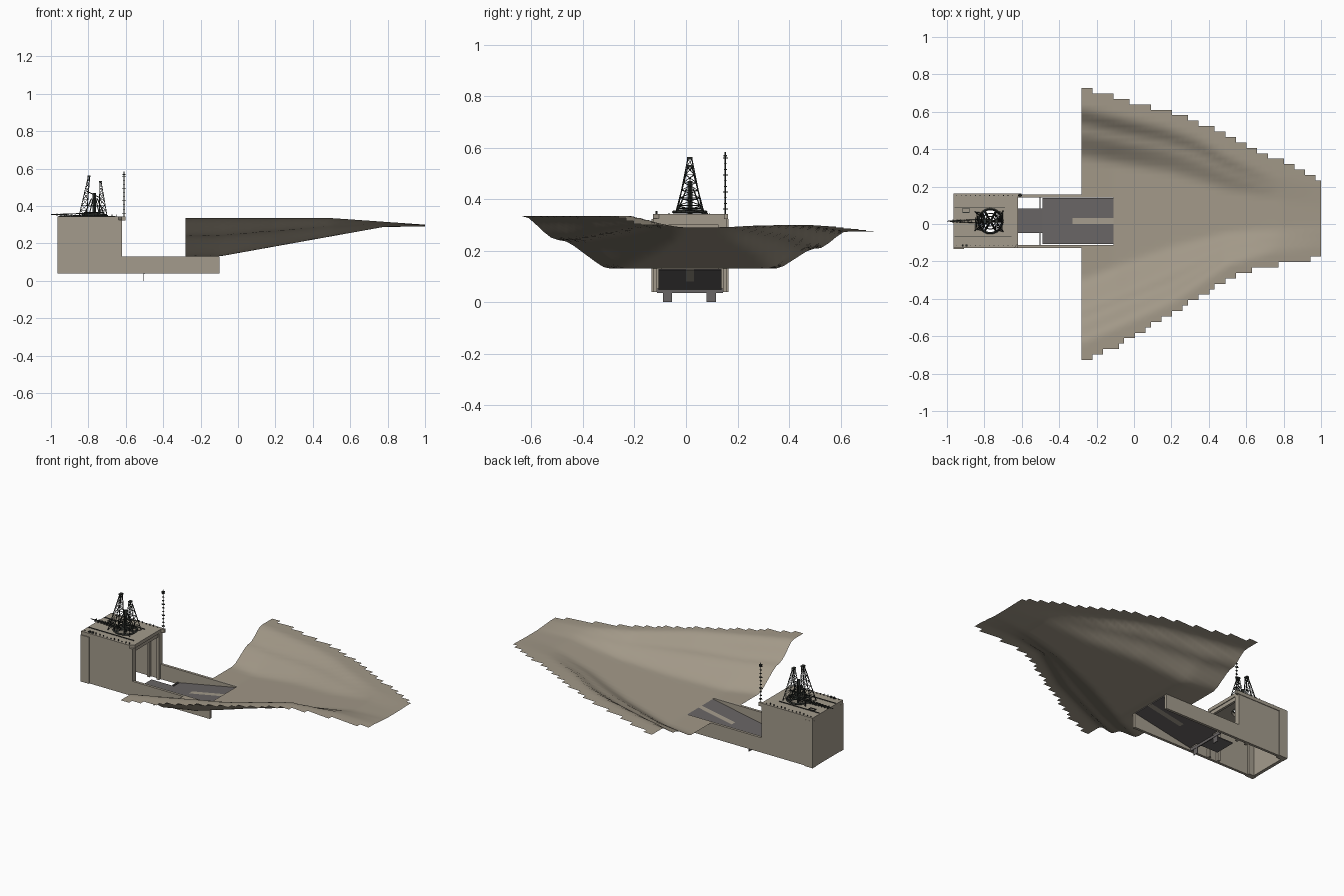
import bpy, bmesh, math, random
from mathutils import Vector

cube = bpy.data.objects.get("Cube")
if cube:
    bpy.data.objects.remove(cube, do_unlink=True)
random.seed(4)


def material(name, rgb):
    m = bpy.data.materials.new(name)
    m.use_nodes = True
    m.diffuse_color = (*rgb, 1)
    bsdf = m.node_tree.nodes["Principled BSDF"]
    bsdf.inputs["Base Color"].default_value = (*rgb, 1)
    bsdf.inputs["Roughness"].default_value = 0.9
    return m


SAND = material("sand", (.36, .315, .245))
CONCRETE = material("concrete", (.37, .33, .265))
GREY = material("ramp grey", (.14, .13, .128))
METAL = material("dark metal", (.03, .034, .03))


def finish(name, bm, mat, smooth=False):
    mesh = bpy.data.meshes.new(name)
    bm.to_mesh(mesh)
    bm.free()
    mesh.materials.append(mat)
    for p in mesh.polygons:
        p.use_smooth = smooth
    ob = bpy.data.objects.new(name, mesh)
    bpy.context.collection.objects.link(ob)
    return ob


def box(bm, x0, x1, y0, y1, z0, z1):
    vs = bmesh.ops.create_cube(bm, size=1)["verts"]
    for v in vs:
        v.co = (x1 if v.co.x > 0 else x0, y1 if v.co.y > 0 else y0, z1 if v.co.z > 0 else z0)


def strut(bm, a, b, r=.002):
    a, b = Vector(a), Vector(b)
    d = b - a
    vs = bmesh.ops.create_cone(bm, cap_ends=True, segments=4, radius1=r, radius2=r, depth=d.length)["verts"]
    rot = d.to_track_quat('Z', 'Y')
    for v in vs:
        v.co = rot @ v.co + (a + b) / 2


def prism(bm, points, depth):
    face = bm.faces.new([bm.verts.new(p) for p in points])
    new = bmesh.ops.extrude_face_region(bm, geom=[face])["geom"]
    bmesh.ops.translate(bm, vec=depth, verts=[v for v in new if isinstance(v, bmesh.types.BMVert)])
    bmesh.ops.recalc_face_normals(bm, faces=bm.faces)


def interp(points, x):
    if x <= points[0][0]:
        return points[0][1]
    for (xa, ya), (xb, yb) in zip(points, points[1:]):
        if x <= xb:
            return ya + (yb - ya) * (x - xa) / (xb - xa)
    return points[-1][1]


# Sand valley: stepped outline, shelved banks rising from a sloping floor
X0, X1, Y0, Y1 = -.28, 1, -.727, .727
NX, NY = 45, 50
EDGE_L = [(X0, .73), (0, .65), (.23, .59), (.4, .52), (.63, .4), (.8, .33), (1, .24)]
EDGE_R = [(X0, -.735), (-.1, -.66), (.1, -.54), (.32, -.41), (.5, -.29), (.65, -.24), (1, -.18)]
TOP_L = [(X0, .62), (.16, .52), (.33, .46), (.5, .36), (.75, .24), (1, .2)]
TOP_R = [(X0, -.63), (.2, -.42), (.5, -.21), (.75, -.14), (1, -.12)]
FOOT_L = [(X0, .35), (.2, .27), (.5, .18), (1, .1)]
FOOT_R = [(X0, -.3), (.2, -.12), (.5, -.05), (1, 0)]
RIM_L = [(X0, .275), (.5, .3), (1, .293)]
RIM_R = [(X0, .335), (.5, .335), (1, .3)]
FLOOR = [(-.1, .13), (.78, .288), (1, .29)]
BANK = [(0, 0), (.08, .04), (.45, .48), (.52, .53), (.64, .55), (.72, .63), (.93, .95), (1, 1)]


def ground(x, y):
    foot, top, rim = (FOOT_L, TOP_L, RIM_L) if y > interp(FOOT_L, x) else (FOOT_R, TOP_R, RIM_R)
    a, b = interp(foot, x), interp(top, x)
    u = max(0, min(1, (y - a) / (b - a)))
    z = interp(FLOOR, x)
    return z + (interp(rim, x) - z) * interp(BANK, u)


bm = bmesh.new()
sx, sy = (X1 - X0) / NX, (Y1 - Y0) / NY
grid = {}


def node(i, j):
    if (i, j) not in grid:
        x, y = X0 + i * sx, Y0 + j * sy
        grid[i, j] = bm.verts.new((x, y, ground(x, y)))
    return grid[i, j]


for i in range(NX):
    for j in range(NY):
        x, y = X0 + (i + .5) * sx, Y0 + (j + .5) * sy
        over_ramp = x < -.11 and abs(y - .015) < .13
        if interp(EDGE_R, x) < y < interp(EDGE_L, x) and not over_ramp:
            bm.faces.new([node(i, j), node(i + 1, j), node(i + 1, j + 1), node(i, j + 1)])
finish("sand_valley", bm, SAND, True)

# Side walls, low along the ramp and tall around the shelter
bm = bmesh.new()
WALL = [(-.965, .04), (-.1, .04), (-.1, .13), (-.62, .13), (-.62, .325), (-.965, .325)]
for y in (-.128, .143):
    prism(bm, [(x, y, z) for x, z in WALL], (0, .016, 0))
finish("side_walls", bm, CONCRETE)

# Back wall, corner piers, inner columns and lintel
bm = bmesh.new()
box(bm, -.965, -.945, -.128, .159, .04, .325)
for y0, y1 in ((-.133, -.1), (.131, .164)):
    box(bm, -.966, -.91, y0, y1, .039, .322)
for x in (-.7, -.635):
    for y0, y1 in ((-.112, -.095), (.126, .143)):
        box(bm, x, x + .015, y0, y1, .04, .325)
box(bm, -.64, -.625, -.112, .143, .3, .325)
finish("back_wall_and_columns", bm, CONCRETE)

# Roof slab with chamfered corner, pierced by a round opening
TX, TY = -.768, .015
bm = bmesh.new()
ROOF = [(-.965, -.128), (-.64, -.128), (-.62, -.105), (-.62, .148), (-.602, .148), (-.602, .163), (-.965, .163)]
prism(bm, [(x, y, .322) for x, y in ROOF], (0, 0, .021))
roof = finish("roof_slab", bm, CONCRETE)
bm = bmesh.new()
vs = bmesh.ops.create_cone(bm, cap_ends=True, segments=32, radius1=.06, radius2=.06, depth=.2)["verts"]
bmesh.ops.translate(bm, vec=(TX, TY, .33), verts=vs)
cutter = finish("opening_cutter", bm, CONCRETE)
cutter.hide_render = True
mod = roof.modifiers.new("opening", 'BOOLEAN')
mod.operation = 'DIFFERENCE'
mod.object = cutter
bpy.context.view_layer.objects.active = roof
bpy.ops.object.modifier_apply(modifier=mod.name)
bpy.data.objects.remove(cutter, do_unlink=True)

# Forked ramp with a concrete strip in its slot
def slope(x):
    return .055 + (x + .49) * .19


def sloped(name, outline, mat):
    b = bmesh.new()
    prism(b, [(x, y, slope(x) - .005) for x, y in outline], (0, 0, .005))
    finish(name, b, mat)


sloped("ramp", [(-.49, -.106), (-.1, -.106), (-.1, 0), (-.33, 0), (-.33, .032), (-.1, .032),
                (-.1, .138), (-.49, .138)], GREY)
sloped("ramp_slot_strip", [(-.33, 0), (-.1, 0), (-.1, .032), (-.33, .032)], CONCRETE)

# Landing plate, cross beam and feet
bm = bmesh.new()
box(bm, -.64, -.49, -.048, .084, .05, .055)
box(bm, -.506, -.5, -.112, .143, .035, .054)
for y in (-.09, .08):
    box(bm, -.506, -.502, y, y + .036, 0, .036)
finish("landing_plate_and_feet", bm, GREY)

# Roof rails, hatch and fittings
bm = bmesh.new()
for y, x1 in ((.09, -.69), (-.066, -.655)):
    box(bm, -.96, x1, y - .0015, y + .0015, .343, .347)
for a, b in (((-.918, .06), (-.88, .063)), ((-.918, .082), (-.88, .085)),
             ((-.918, .06), (-.915, .085)), ((-.883, .06), (-.88, .085))):
    box(bm, a[0], b[0], a[1], b[1], .343, .347)
for k in range(13):
    x = -.95 + k * .025
    for y in (-.118, .15):
        h = random.uniform(.003, .012)
        box(bm, x, x + .004, y, y + .004, .343, .343 + h)
for x in (-.92, -.9):
    box(bm, x, x + .009, -.119, -.11, .343, .353)
finish("roof_fittings", bm, METAL)

# Boom reaching over the back edge
bm = bmesh.new()
for y in (.006, .024):
    for z in (.348, .36):
        strut(bm, (-1, TY, .354), (-.84, y, z), .002)
        strut(bm, (-.84, y, z), (TX, y, z), .002)
for k in range(8):
    x = -.97 + k * .02
    box(bm, x, x + .005, .006, .024, .347, .36)
finish("boom", bm, METAL)

# Round turntable with rings and spokes
bm = bmesh.new()


def ring(radius, z, r, n=24):
    pts = [(TX + radius * math.cos(math.tau * k / n), TY + radius * math.sin(math.tau * k / n), z)
           for k in range(n)]
    for a, b in zip(pts, pts[1:] + pts[:1]):
        strut(bm, a, b, r)


ring(.064, .35, .006)
ring(.042, .365, .003)
ring(.026, .4, .003)
for k in range(6):
    c, s = math.cos(math.tau * k / 6), math.sin(math.tau * k / 6)
    strut(bm, (TX + .064 * c, TY + .064 * s, .35), (TX, TY, .36), .006)
    strut(bm, (TX + .055 * c, TY + .055 * s, .35), (TX + .015 * c, TY + .015 * s, .44), .003)
strut(bm, (TX, TY, .34), (TX, TY, .47), .01)
finish("turntable", bm, METAL)

# Pair of braced lattice towers leaning to their tips
bm = bmesh.new()


def tower(feet, tip, levels):
    tip = Vector(tip)
    legs = [(Vector((*f, .345)), tip + Vector((dx, dy, 0)))
            for f, dx, dy in zip(feet, (-.004, .004, .004, -.004), (-.008, -.008, .008, .008))]
    for a, b in legs:
        strut(bm, a, b, .0025)
    for k in range(1, levels + 1):
        low = [a.lerp(b, (k - 1) / levels) for a, b in legs]
        cur = [a.lerp(b, k / levels) for a, b in legs]
        for i in range(4):
            strut(bm, cur[i], cur[i - 1], .0013)
            strut(bm, low[i], cur[i - 1], .0013)


def base(x0, x1, w):
    return (x0, TY - w), (x1, TY - w), (x1, TY + w), (x0, TY + w)


tower(base(-.85, -.81, .05), (-.797, TY, .555), 7)
tower(base(-.74, -.7, .055), (-.735, TY, .525), 6)
for x, z in ((-.797, .555), (-.735, .525)):
    box(bm, x - .008, x + .008, TY - .011, TY + .011, z, z + .008)
strut(bm, (-.81, TY, .48), (-.73, TY, .44))
finish("lattice_towers", bm, METAL)

# Slim antenna mast on the corner bracket
bm = bmesh.new()
strut(bm, (-.61, .153, .34), (-.61, .153, .583), .003)
for k in range(10):
    z, w = .36 + k * .022, .006 + .004 * (k % 3 == 0)
    box(bm, -.61 - w, -.61 + w, .15, .156, z, z + .003)
    box(bm, -.612, -.608, .153 - w, .153 + w, z, z + .003)
box(bm, -.618, -.602, .146, .16, .565, .572)
finish("antenna_mast", bm, METAL)
